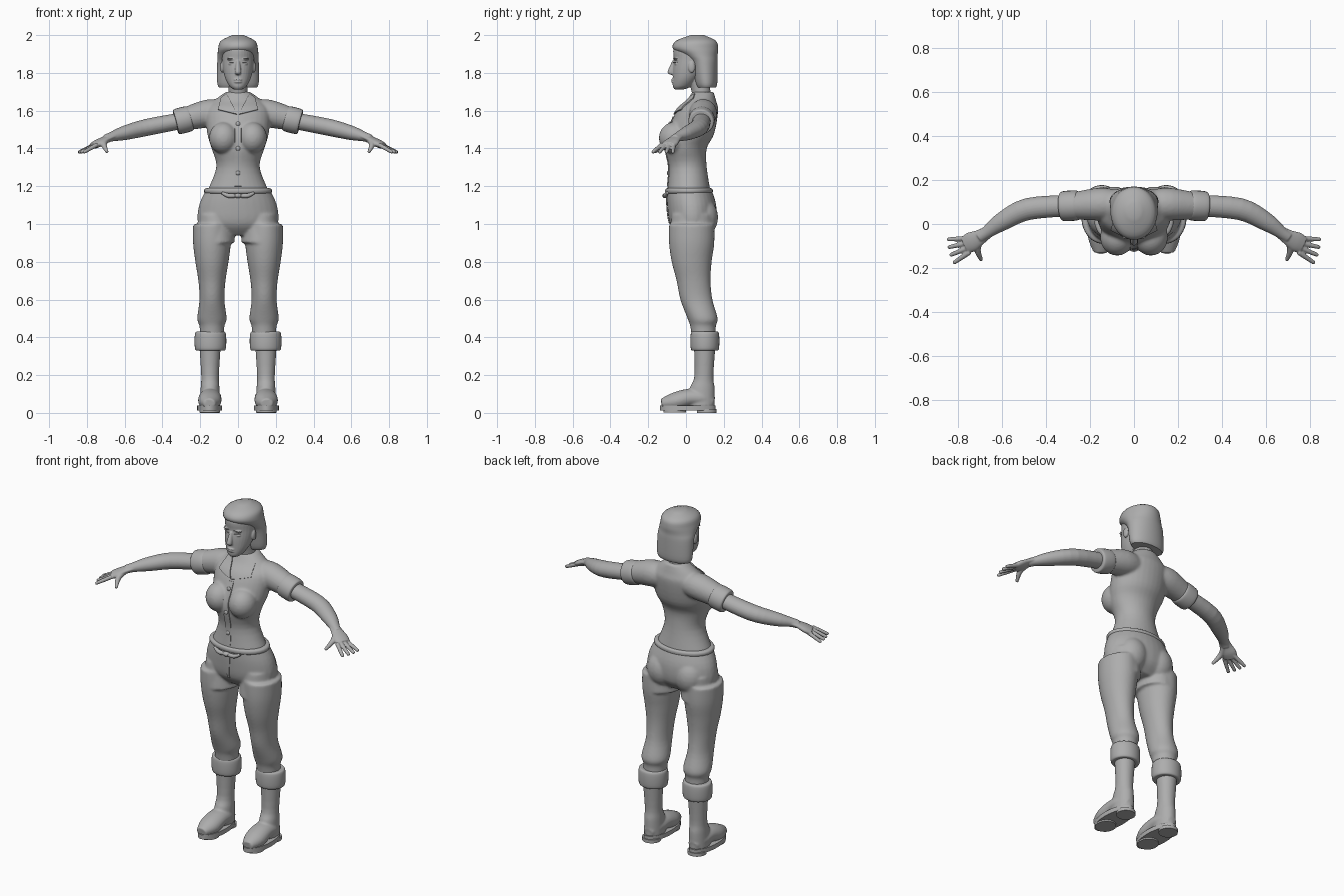
import bpy, bmesh, math
from mathutils import Vector, Matrix
from mathutils.bvhtree import BVHTree

startup_cube = bpy.data.objects.get("Cube")
if startup_cube:
    bpy.data.objects.remove(startup_cube, do_unlink=True)

colour = (.42, .42, .42, 1)
grey = bpy.data.materials.new("plain_grey")
grey.use_nodes = True
grey.diffuse_color = colour
grey.node_tree.nodes["Principled BSDF"].inputs["Base Color"].default_value = colour

UP = Vector((0, 0, 1))
SIDES = (1, -1)


def spline(points, steps=4):
    """Smooth curve through points that have any number of components."""
    knots = [Vector(point) for point in points]
    knots = [knots[0]] + knots + [knots[-1]]
    curve = []
    for before, start, end, after in zip(knots, knots[1:], knots[2:], knots[3:]):
        leave, arrive = (end - before) / 2, (after - start) / 2
        for step in range(steps):
            t = step / steps
            ease = t * t * (3 - 2 * t)
            curve.append(start.lerp(end, ease) + leave * (t * (1 - t) ** 2)
                         - arrive * (t * t * (1 - t)))
    return curve + [knots[-1]]


def skin_rings(bm, rings, count):
    """Join rings, each given as centre, width axis and depth axis, into a closed skin."""
    loops = []
    for centre, wide, deep in rings:
        turns = [math.tau * k / count for k in range(count)]
        loops.append([bm.verts.new(centre + wide * math.cos(a) + deep * math.sin(a)) for a in turns])
    for lower, upper in zip(loops, loops[1:]):
        for k in range(count):
            following = (k + 1) % count
            bm.faces.new((lower[k], lower[following], upper[following], upper[k]))
    bm.faces.new(loops[0])
    bm.faces.new(loops[-1])


def column(bm, profile, x=0, steps=4, count=32):
    """Upright form through level ellipses: height, depth position, half width, half depth."""
    rings = [(Vector((x, y, z)), Vector((wide, 0, 0)), Vector((0, deep, 0)))
             for z, y, wide, deep in spline(profile, steps)]
    skin_rings(bm, rings, count)


def tube(bm, path, side=1, flat=1, steps=4, count=24):
    """Limb along a path of x, y, z and radius, flattened from above by a factor."""
    points = spline(path, steps)
    centres = [Vector((x * side, y, z)) for x, y, z, radius in points]
    rings = []
    for i, centre in enumerate(centres):
        ahead = centres[min(i + 1, len(centres) - 1)] - centres[max(i - 1, 0)]
        across = ahead.cross(UP).normalized()
        radius = points[i][3]
        rings.append((centre, across * radius, across.cross(ahead).normalized() * radius * flat))
    skin_rings(bm, rings, count)


def rounded_band(start, end):
    """Stations of a turned fabric edge that bulges between two tucked ends."""
    a, b = Vector(start), Vector(end)
    for along, swell in ((0, .8), (.05, 1), (.5, 1.05), (.95, 1), (1, .8)):
        yield a.lerp(b, along), swell


def ball(bm, centre, radii):
    place = Matrix.Translation(centre) @ Matrix.Diagonal((*radii, 1))
    bmesh.ops.create_uvsphere(bm, u_segments=24, v_segments=12, radius=1, matrix=place)


def finish(bm, name, voxel=0, rounds=0, thickness=0):
    """Turn a bmesh into a shaded object, optionally fused into one skin."""
    bmesh.ops.recalc_face_normals(bm, faces=bm.faces)
    mesh = bpy.data.meshes.new(name)
    bm.to_mesh(mesh)
    bm.free()
    obj = bpy.data.objects.new(name, mesh)
    bpy.context.collection.objects.link(obj)
    if voxel:
        fuse = obj.modifiers.new("fuse", 'REMESH')
        fuse.mode, fuse.voxel_size = 'VOXEL', voxel
        soften = obj.modifiers.new("soften", 'SMOOTH')
        soften.factor, soften.iterations = .5, rounds
    if thickness:
        plate = obj.modifiers.new("plate", 'SOLIDIFY')
        plate.thickness, plate.offset = thickness, 0
    graph = bpy.context.evaluated_depsgraph_get()
    obj.data = bpy.data.meshes.new_from_object(obj.evaluated_get(graph))
    obj.modifiers.clear()
    obj.data.materials.clear()
    obj.data.materials.append(grey)
    obj.data.shade_smooth()
    if not voxel:
        obj.data.set_sharp_from_angle(angle=math.radians(45))
    return BVHTree.FromPolygons([v.co for v in obj.data.vertices],
                                [p.vertices[:] for p in obj.data.polygons])


def front_point(tree, x, z, lift):
    """Point just in front of a surface."""
    hit = tree.ray_cast(Vector((x, -1, z)), Vector((0, 1, 0)))[0]
    return Vector((x, (hit.y if hit else 0) - lift, z))


def patch(name, tree, corners, thickness, cells=12):
    """Plate with four x, z corners wrapped on the front of a surface, on both sides."""
    bm = bmesh.new()
    a, b, c, d = (Vector(corner) for corner in corners)
    for side in SIDES:
        rows = []
        for i in range(cells + 1):
            left, right = a.lerp(b, i / cells), d.lerp(c, i / cells)
            spots = [left.lerp(right, j / cells) for j in range(cells + 1)]
            rows.append([bm.verts.new(front_point(tree, p.x * side, p.y, .003)) for p in spots])
        for upper, lower in zip(rows, rows[1:]):
            for j in range(cells):
                bm.faces.new((upper[j], upper[j + 1], lower[j + 1], lower[j]))
    finish(bm, name, thickness=thickness)


# Shirt: torso, bust and short sleeves fused
bm = bmesh.new()
column(bm, [(1.17, .015, .165, .115), (1.3, .01, .115, .1), (1.4, 0, .14, .11),
            (1.48, .025, .163, .125), (1.6, .06, .17, .11), (1.65, .08, .13, .08), (1.7, .09, .064, .056)])
for s in SIDES:
    ball(bm, (.076 * s, -.06, 1.455), (.078, .084, .085))
    tube(bm, [(.08, .09, 1.59, .065), (.16, .09, 1.585, .074), (.3, .08, 1.55, .058)], s)
shirt = finish(bm, "shirt", .007, 8)

# Rolled sleeve cuffs
bm = bmesh.new()
for s in SIDES:
    band = rounded_band((.25, .085, 1.56), (.33, .08, 1.54))
    tube(bm, [(*point, .066 * swell) for point, swell in band], s)
finish(bm, "sleeve_cuffs")

# Collar, button band and buttons
patch("collar_flaps", shirt, [(.06, 1.69), (.004, 1.58), (.105, 1.605), (.09, 1.665)], .008)
patch("button_band", shirt, [(0, 1.57), (0, 1.2), (.018, 1.2), (.018, 1.57)], .004)
bm = bmesh.new()
for step in (-1, 0, 1):
    ball(bm, front_point(shirt, 0, 1.4 + .13 * step, .004), (.012, .007, .012))
finish(bm, "buttons")

# Trousers: hips, seat and legs fused
bm = bmesh.new()
column(bm, [(1.19, .015, .164, .117), (1.1, .03, .206, .13), (1, .035, .21, .12), (.94, .035, .14, .07)])
for s in SIDES:
    ball(bm, (.09 * s, .09, 1.035), (.088, .08, .1))
    column(bm, [(1.05, .035, .09, .11), (.9, .03, .102, .12)], .118 * s)
    leg = [(1, .03, .1, .12), (.9, .03, .1, .12), (.8, .03, .088, .106), (.7, .04, .072, .09),
           (.6, .055, .066, .085), (.5, .088, .078, .08), (.46, .09, .066, .068), (.4, .095, .064, .064)]
    column(bm, leg, .138 * s)
trousers = finish(bm, "trousers", .007, 8)

# Waistband with a knotted tie, and the fly
bm = bmesh.new()
band = rounded_band((0, 0, 1.16), (0, 0, 1.19))
column(bm, [(point.z, .016, .172 * swell, .12 * swell) for point, swell in band])
finish(bm, "waistband")
bm = bmesh.new()
ball(bm, (0, -.11, 1.15), (.022, .016, .013))
for s in SIDES:
    tube(bm, [(.01, -.11, 1.15, .01), (.05, -.11, 1.15, .012), (.085, -.1, 1.165, .007)], s)
finish(bm, "waist_tie")
patch("fly", trousers, [(0, 1.14), (0, 1), (.006, 1), (.02, 1.14)], .004)

# Boots: shaft and foot fused
bm = bmesh.new()
for s in SIDES:
    column(bm, [(.4, .1, .06, .06), (.2, .095, .047, .05), (.13, .086, .05, .066),
                (.035, .08, .053, .072)], .148 * s)
    tube(bm, [(.148, .145, .055, .03), (.148, .09, .075, .055), (.148, .02, .08, .06),
              (.15, -.06, .06, .06), (.152, -.13, .05, .032)], s, flat=.8)
finish(bm, "boots", .006, 6)

# Boot soles and heels
bm = bmesh.new()
for s in SIDES:
    for low, high, y, wide, deep in ((.012, .038, .01, .066, .147), (0, .02, .11, .052, .052),
                                     (.003, .015, -.06, .055, .06)):
        column(bm, [(low, y, wide, deep), (high, y, wide, deep)], .15 * s, steps=1)
finish(bm, "boot_soles")

# Turned-down boot tops
bm = bmesh.new()
for s in SIDES:
    band = rounded_band((0, .1, .33), (0, .1, .43))
    column(bm, [(point.z, point.y, .08 * swell, .073 * swell) for point, swell in band], .146 * s)
finish(bm, "boot_tops")

# Arms and hands fused, fingers fanned out by rule
bm = bmesh.new()
for s in SIDES:
    tube(bm, [(.28, .084, 1.55, .048), (.48, .068, 1.512, .05), (.6, .01, 1.482, .042),
              (.67, -.04, 1.462, .028), (.7, -.06, 1.45, .026)], s, flat=.9)
    tube(bm, [(.66, -.035, 1.465, .028), (.7, -.06, 1.45, .035), (.735, -.08, 1.43, .045),
              (.765, -.096, 1.415, .04)], s, flat=.45)
    for i in range(4):
        knuckle = Vector((.755 - .001 * i * i, -.065 - .021 * i, 1.42))
        tip = Vector((.847 - .003 * i * i, -.07 - .036 * i, 1.378))
        joints = ((0, .012), (.5, .011), (.93, .009), (1, .005))
        tube(bm, [(*knuckle.lerp(tip, t), radius) for t, radius in joints], s, count=12)
    tube(bm, [(.695, -.07, 1.445, .015), (.71, -.115, 1.42, .015), (.692, -.165, 1.38, .008)], s)
finish(bm, "arms_and_hands", .004, 3)

# Neck and head with nose, lips, brows, eyes and ears fused
bm = bmesh.new()
column(bm, [(1.64, .085, .06, .05), (1.7, .08, .05, .05), (1.79, .06, .052, .055)])
column(bm, [(1.713, -.035, .024, .026), (1.73, -.02, .045, .05), (1.77, 0, .067, .07),
            (1.82, .022, .08, .092), (1.87, .035, .084, .1), (1.93, .045, .082, .11), (1.965, .05, .055, .07)])
column(bm, [(1.865, -.06, .009, .012), (1.805, -.08, .016, .018), (1.79, -.07, .01, .012)])
for z in (1.752, 1.764):
    ball(bm, (0, -.066, z), (.022, .013, .006))
for s in SIDES:
    ball(bm, (.033 * s, -.052, 1.872), (.026, .012, .006))
    ball(bm, (.034 * s, -.05, 1.848), (.017, .011, .008))
    ball(bm, (.084 * s, .03, 1.83), (.01, .018, .03))
face = finish(bm, "head", .0035, 3)
for name, z in (("eyebrows", 1.873), ("eyelids", 1.853)):
    patch(name, face, [(.016, z), (.016, z + .003), (.054, z + .005), (.054, z + .002)], .005)

# Bobbed hair, open at the face
bm = bmesh.new()
column(bm, [(1.722, .108, .1, .05), (1.75, .106, .11, .06), (1.85, .095, .11, .073),
            (1.89, .075, .108, .092), (1.93, .05, .105, .12), (1.97, .053, .09, .105), (2, .06, .03, .035)],
       count=40)
finish(bm, "hair")
